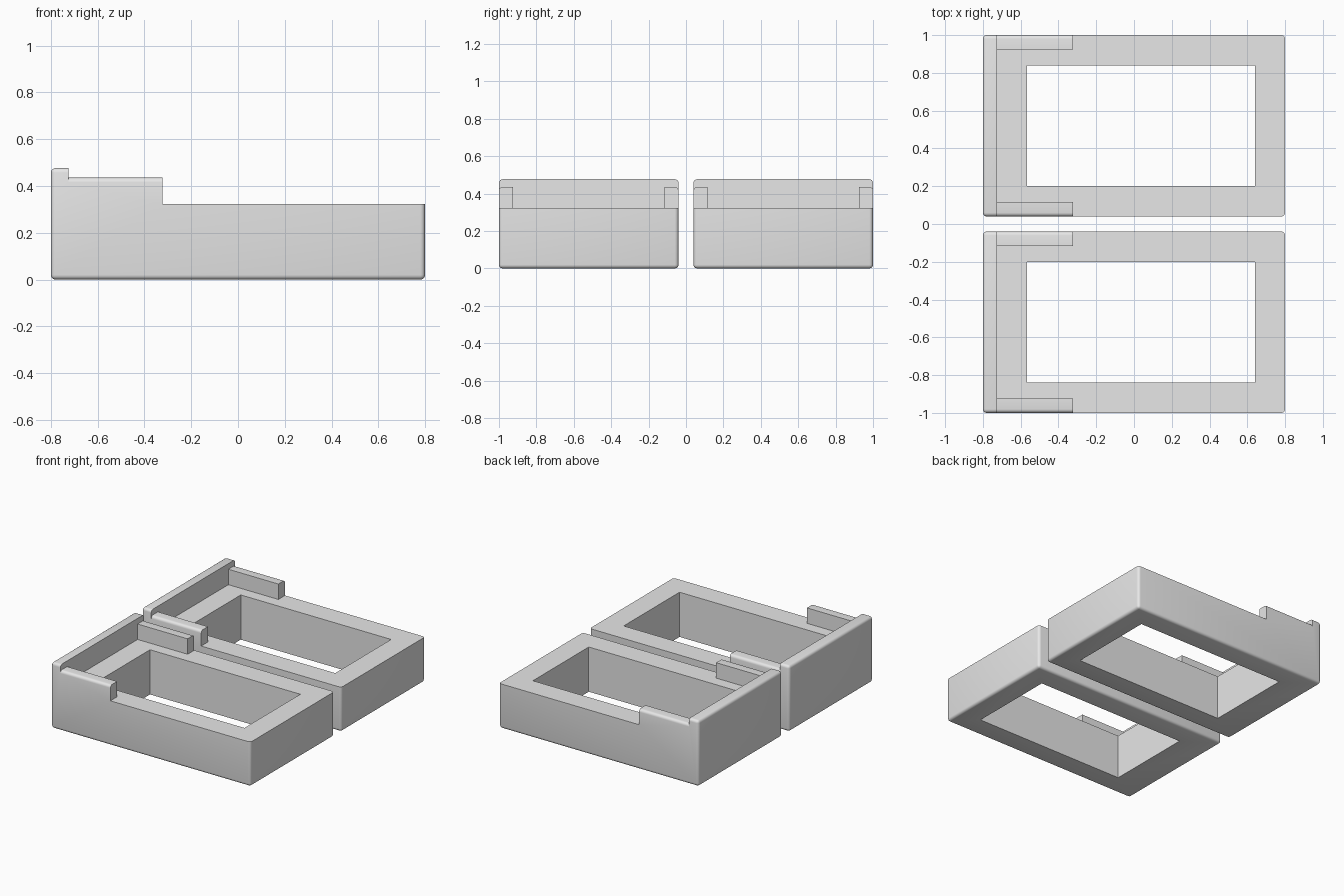
import bpy, bmesh, math

if "Cube" in bpy.data.objects:
    bpy.data.objects.remove(bpy.data.objects["Cube"])

# Overall sizes of one tray, centred on its own y axis
X0, X1, HALF_Y = -0.80, 0.80, 0.48
WALL_TOP, ARM_TOP, RIM_TOP = 0.477, 0.436, 0.324
WALL_X, ARM_X, ARM_IN = -0.724, -0.323, 0.404
R = 0.02

grey = bpy.data.materials.new("light_grey")
grey.diffuse_color = (0.8, 0.8, 0.8, 1)
grey.use_nodes = True
grey.node_tree.nodes["Principled BSDF"].inputs["Base Color"].default_value = grey.diffuse_color


def extrude_x(name, profile, x0, x1):
    """Solid made by sweeping a (y, z) profile along x."""
    bm = bmesh.new()
    face = bm.faces.new([bm.verts.new((x0, y, z)) for y, z in profile])
    ext = bmesh.ops.extrude_face_region(bm, geom=[face])
    moved = [v for v in ext["geom"] if isinstance(v, bmesh.types.BMVert)]
    bmesh.ops.translate(bm, verts=moved, vec=(x1 - x0, 0, 0))
    bmesh.ops.recalc_face_normals(bm, faces=bm.faces)
    mesh = bpy.data.meshes.new(name)
    bm.to_mesh(mesh)
    bm.free()
    mesh.materials.append(grey)
    obj = bpy.data.objects.new(name, mesh)
    bpy.context.collection.objects.link(obj)
    return obj


def box(name, x0, x1, y0, y1, z0, z1):
    return extrude_x(name, [(y0, z0), (y1, z0), (y1, z1), (y0, z1)], x0, x1)


def apply_modifiers(obj):
    bpy.ops.object.select_all(action="DESELECT")
    bpy.context.view_layer.objects.active = obj
    obj.select_set(True)
    for m in list(obj.modifiers):
        bpy.ops.object.modifier_apply(modifier=m.name)


def cut(obj, cutter):
    m = obj.modifiers.new("cut", "BOOLEAN")
    m.operation, m.solver, m.object = "DIFFERENCE", "EXACT", cutter
    apply_modifiers(obj)
    bpy.data.objects.remove(cutter)


# Rounded block as tall as the end wall
tray = box("front_tray", X0, X1, -HALF_Y, HALF_Y, 0, WALL_TOP)
bevel = tray.modifiers.new("round", "BEVEL")
bevel.width, bevel.segments = R, 4
apply_modifiers(tray)

# Space between and above the two side arms, leaving their outer top edges round
arc = [(HALF_Y - R + R * math.cos(a), ARM_TOP - R + R * math.sin(a))
       for a in (i * math.pi / 8 for i in range(5))]
half = [(HALF_Y + 0.1, ARM_TOP - R)] + arc + [(ARM_IN, ARM_TOP), (ARM_IN, RIM_TOP)]
profile = ([(HALF_Y + 0.1, 0.6)] + half
           + [(-y, z) for y, z in reversed(half)] + [(-HALF_Y - 0.1, 0.6)])
cut(tray, extrude_x("arm_cutter", profile, WALL_X, ARM_X + 0.05))

# Low flat rim beyond the arms, then the through opening
cut(tray, box("rim_cutter", ARM_X, 1, -0.6, 0.6, RIM_TOP, 0.7))
cut(tray, box("opening_cutter", -0.566, 0.64, -0.32, 0.32, -0.1, 0.7))

bpy.ops.object.select_all(action="DESELECT")
bpy.context.view_layer.objects.active = tray
tray.select_set(True)
bpy.ops.object.shade_smooth_by_angle(angle=math.radians(30))

# Second identical tray
other = tray.copy()
other.data = tray.data.copy()
other.name = "back_tray"
bpy.context.collection.objects.link(other)
tray.location.y, other.location.y = -0.52, 0.52
